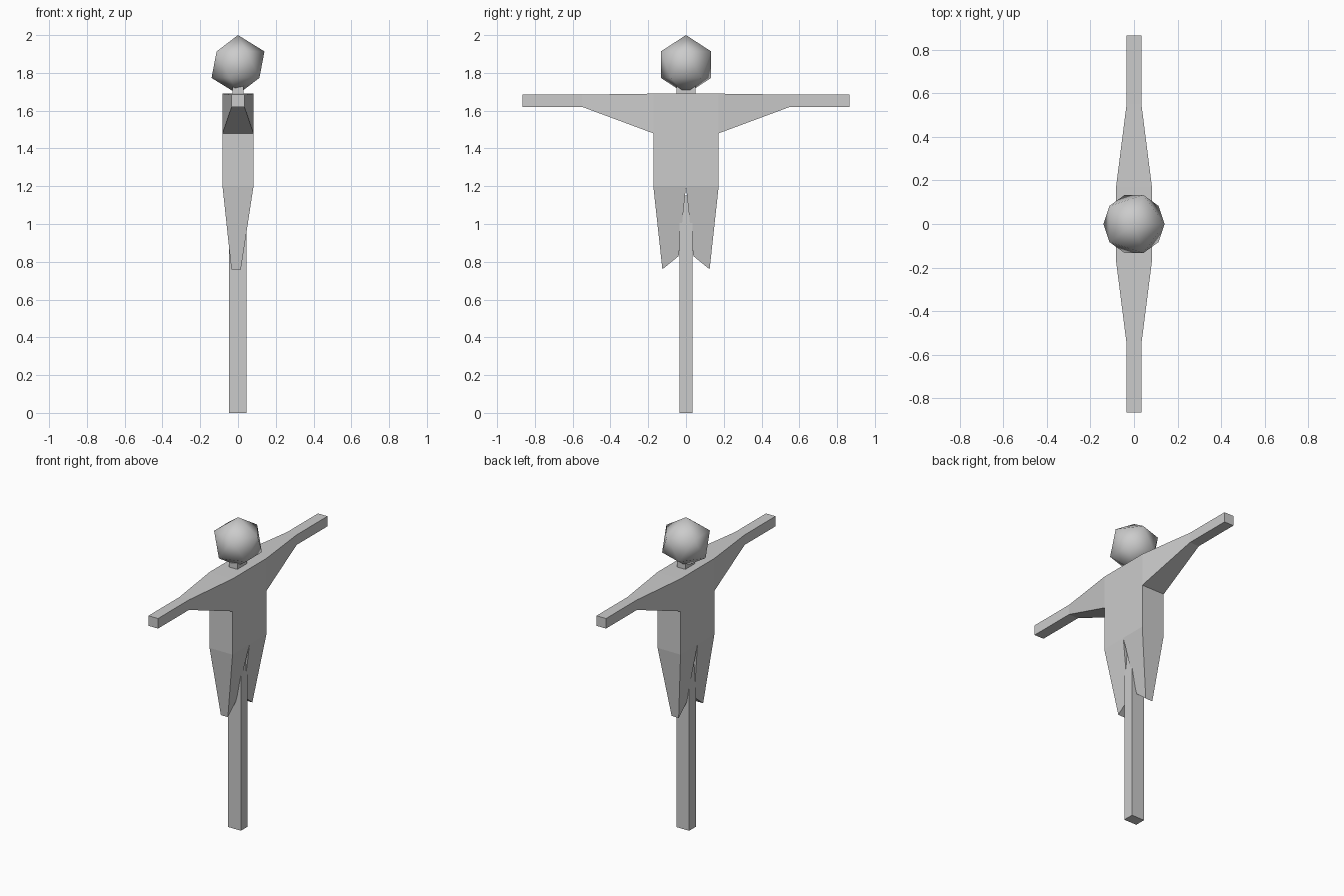
import bpy, bmesh

if "Cube" in bpy.data.objects:
    bpy.data.objects.remove(bpy.data.objects["Cube"])


def finish(bm, name):
    bmesh.ops.recalc_face_normals(bm, faces=bm.faces)
    mesh = bpy.data.meshes.new(name)
    bm.to_mesh(mesh)
    bm.free()
    ob = bpy.data.objects.new(name, mesh)
    bpy.context.collection.objects.link(ob)
    return ob


def bridge(bm, a, b):
    """Join two four-sided rings with quads."""
    for i in range(4):
        j = (i + 1) % 4
        bm.faces.new((a[i], a[j], b[j], b[i]))


def box(name, x0, x1, y, z0, z1):
    bm = bmesh.new()
    rings = [[bm.verts.new(p) for p in
              ((x0, -y, z), (x1, -y, z), (x1, y, z), (x0, y, z))] for z in (z0, z1)]
    bridge(bm, *rings)
    for r in rings:
        bm.faces.new(r)
    return finish(bm, name)


# Coat: sleeves and shoulders lofted along y (y, half depth, bottom, top)
half = [(0.865, 0.034, 1.62, 1.685), (0.55, 0.034, 1.62, 1.685), (0.173, 0.082, 1.48, 1.69)]
sections = [(-y, d, a, b) for y, d, a, b in half] + half[::-1]
bm = bmesh.new()
rings = [[bm.verts.new(p) for p in ((-d, y, a), (d, y, a), (d, y, b), (-d, y, b))]
         for y, d, a, b in sections]
for a, b in zip(rings, rings[1:]):
    bridge(bm, a, b)
bm.faces.new(rings[0])
bm.faces.new(rings[-1])

# Torso: pull the underside between the sleeves down to the waist
chest = [rings[2][0], rings[2][1], rings[3][1], rings[3][0]]
bm.faces.remove(bm.faces.get(chest))
waist = [bm.verts.new((v.co.x, v.co.y, 1.2)) for v in chest]
bridge(bm, chest, waist)

# Split lower part: two tapered legs meeting at the crotch
crotch = [bm.verts.new((x, 0, 1.2)) for x in (-0.082, 0.082)]
for s, outer in ((-1, waist[:2]), (1, [waist[3], waist[2]])):
    top = [outer[0], outer[1], crotch[1], crotch[0]]
    low = [bm.verts.new(p) for p in ((-0.035, s * 0.125, 0.76), (0.015, s * 0.125, 0.76),
                                     (0.012, s * 0.039, 0.83), (-0.032, s * 0.039, 0.83))]
    bridge(bm, top, low)
    bm.faces.new(low)
finish(bm, "coat")

# Pole and neck
box("pole", -0.047, 0.045, 0.035, 0, 1.15)
box("neck", -0.03, 0.03, 0.05, 1.66, 1.76)

# Head: smooth-shaded icosahedron
bpy.ops.mesh.primitive_ico_sphere_add(subdivisions=1, radius=0.1566, location=(0, 0, 1.8434))
head = bpy.context.object
head.name = "head"
bpy.ops.object.shade_smooth()
